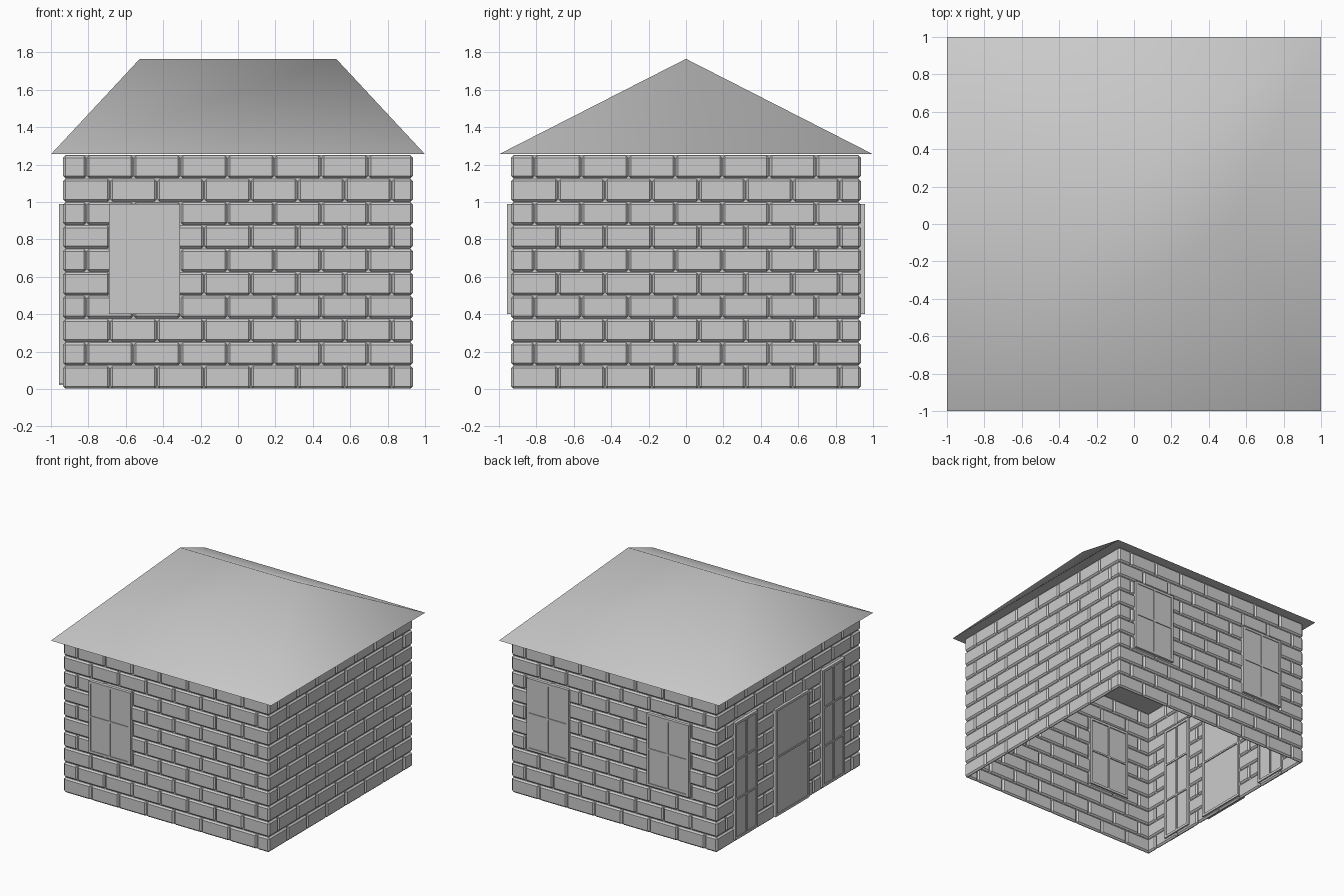
import bpy, bmesh
from math import pi
from mathutils import Matrix, Vector

old = bpy.data.objects.get("Cube")
if old:
    bpy.data.objects.remove(old)

grey = bpy.data.materials.new("plain_grey")
grey.use_nodes = True
COLOUR = (0.6, 0.6, 0.6, 1)
grey.diffuse_color = COLOUR
grey.node_tree.nodes["Principled BSDF"].inputs["Base Color"].default_value = COLOUR

OUTER, INNER, HEIGHT = 0.935, 0.905, 1.25
SIDES = {"front": 0, "right_hand": pi / 2, "back": pi, "left_hand": -pi / 2}


def add_box(bm, u0, u1, d0, d1, z0, z1, bevel=0):
    """Box on a wall: u runs along it, d is the distance out from the centre."""
    size = Matrix.Diagonal((u1 - u0, d1 - d0, z1 - z0, 1))
    place = Matrix.Translation(((u0 + u1) / 2, -(d0 + d1) / 2, (z0 + z1) / 2))
    verts = bmesh.ops.create_cube(bm, size=1, matrix=place @ size)["verts"]
    if bevel:
        edges = list({e for v in verts for e in v.link_edges})
        bmesh.ops.bevel(bm, geom=edges, offset=bevel, segments=1,
                        affect='EDGES', profile=0.5)


def finish(bm, name, angle=0):
    bmesh.ops.rotate(bm, verts=bm.verts, cent=(0, 0, 0), matrix=Matrix.Rotation(angle, 3, 'Z'))
    bmesh.ops.recalc_face_normals(bm, faces=bm.faces)
    mesh = bpy.data.meshes.new(name)
    bm.to_mesh(mesh)
    bm.free()
    mesh.materials.append(grey)
    obj = bpy.data.objects.new(name, mesh)
    bpy.context.collection.objects.link(obj)
    return obj


# Brick walls: staggered bevelled bricks around a thin mortar sheet
def wall(name, angle, rows=10, length=0.251, gap=0.002):
    bm = bmesh.new()
    middle = (OUTER + INNER) / 2
    add_box(bm, -middle, middle, middle - 0.002, middle + 0.002, 0.004, HEIGHT)
    course = HEIGHT / rows
    for row in range(rows):
        start = -OUTER - (row % 2) * length / 2
        while start < OUTER - 0.01:
            u0, u1 = max(start, -OUTER), min(start + length, OUTER)
            add_box(bm, u0 + gap, u1 - gap, INNER, OUTER,
                    row * course + gap, (row + 1) * course - gap, 0.012)
            start += length
    finish(bm, name + "_brick_wall", angle)


for side, turn in SIDES.items():
    wall(side, turn)


# Windows and door: a plate through the wall with bars on both faces
def opening(name, side, u0, u1, z0, z1, columns, splits, border=0.02, bar=0.014):
    bm = bmesh.new()
    add_box(bm, u0, u1, INNER - 0.004, 0.95, z0, z1)
    uprights = [u0 + (u1 - u0) * i / columns for i in range(1, columns)]
    for d0, d1 in ((INNER - 0.012, INNER), (0.945, 0.956)):
        add_box(bm, u0, u0 + border, d0, d1, z0, z1)
        add_box(bm, u1 - border, u1, d0, d1, z0, z1)
        add_box(bm, u0 + border, u1 - border, d0, d1, z0, z0 + border)
        add_box(bm, u0 + border, u1 - border, d0, d1, z1 - border, z1)
        for u in uprights:
            add_box(bm, u - bar / 2, u + bar / 2, d0, d1, z0 + border, z1 - border)
        for z in splits:
            add_box(bm, u0 + border, u1 - border, d0, d1, z - bar / 2, z + bar / 2)
    finish(bm, name, SIDES[side])


opening("front_window", "front", -0.69, -0.31, 0.4, 0.99, 2, [0.7])
opening("back_window_a", "back", -0.78, -0.4, 0.4, 0.99, 2, [0.7])
opening("back_window_b", "back", 0.31, 0.69, 0.4, 0.99, 2, [0.7])
opening("tall_window_a", "left_hand", -0.72, -0.43, 0.03, 0.99, 2, [0.36, 0.68])
opening("tall_window_b", "left_hand", 0.41, 0.7, 0.03, 0.99, 2, [0.36, 0.68])
opening("door", "left_hand", -0.2, 0.24, 0.02, 0.9, 1, [0.5])

# Hipped roof, smooth across its ridges
EAVE, PEAK, RIDGE = 1.255, 1.765, 0.525
bm = bmesh.new()
a, b, c, d = [bm.verts.new((x, y, EAVE)) for x, y in ((-1, -1), (1, -1), (1, 1), (-1, 1))]
left, right = [bm.verts.new((x, 0, PEAK)) for x in (-RIDGE, RIDGE)]
for loop in ((a, b, right, left), (c, d, left, right), (b, c, right), (d, a, left)):
    bm.faces.new(loop).smooth = True
finish(bm, "roof")

# Flat ceiling that also closes the eaves
bm = bmesh.new()
bmesh.ops.create_grid(bm, x_segments=1, y_segments=1, size=1,
                      matrix=Matrix.Translation((0, 0, EAVE - 0.001)))
ceiling = finish(bm, "ceiling")
ceiling.data.flip_normals()
